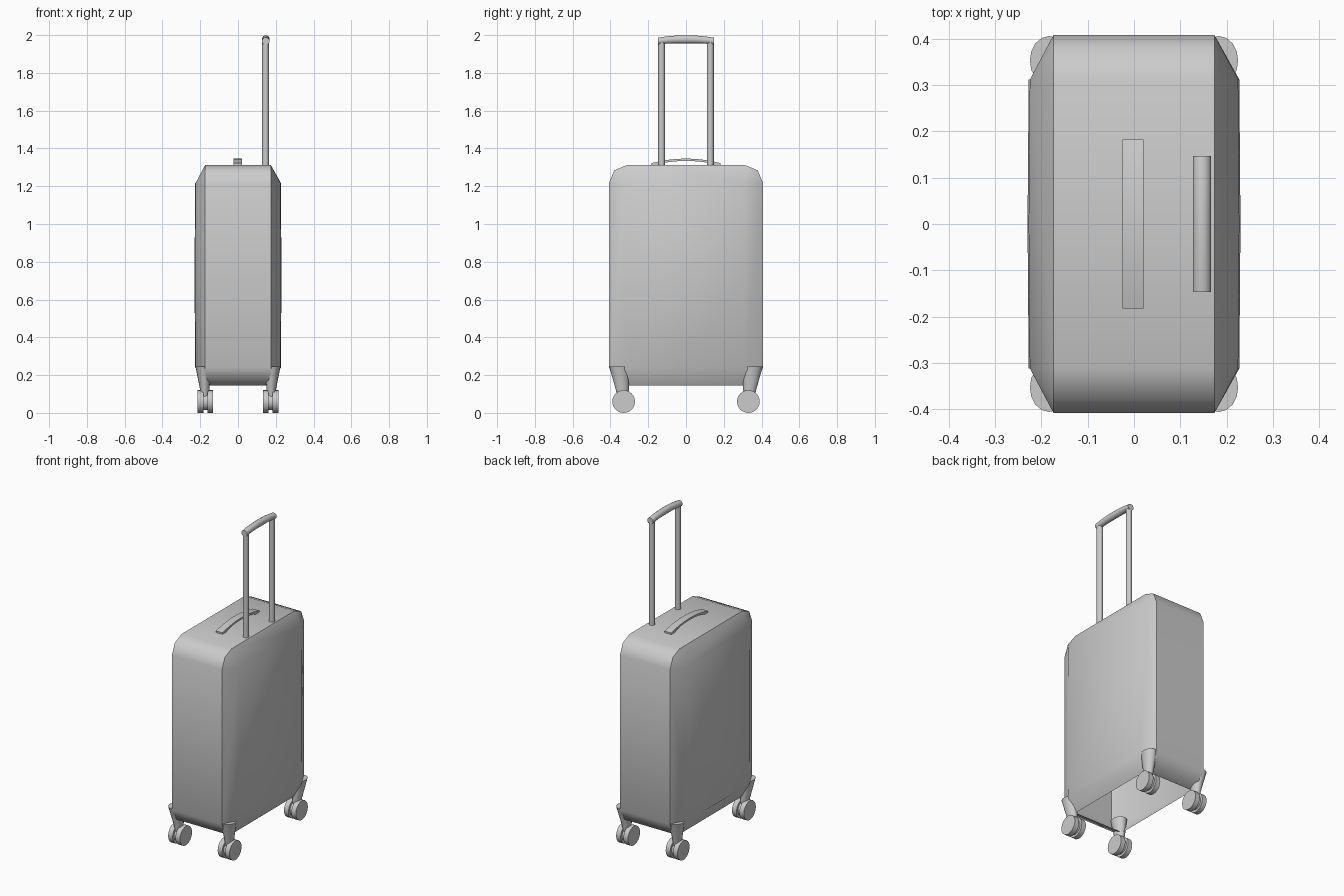
import bpy, bmesh, math
from mathutils import Matrix

cube = bpy.data.objects.get("Cube")
if cube:
    bpy.data.objects.remove(cube)

grey = bpy.data.materials.new("plain grey")
grey.use_nodes = True
grey.diffuse_color = (0.6, 0.6, 0.6, 1)
grey.node_tree.nodes["Principled BSDF"].inputs["Base Color"].default_value = grey.diffuse_color


def finish(name, bm, angle=50):
    bmesh.ops.recalc_face_normals(bm, faces=bm.faces)
    mesh = bpy.data.meshes.new(name)
    bm.to_mesh(mesh)
    bm.free()
    mesh.materials.append(grey)
    obj = bpy.data.objects.new(name, mesh)
    bpy.context.collection.objects.link(obj)
    bpy.ops.object.select_all(action='DESELECT')
    obj.select_set(True)
    bpy.context.view_layer.objects.active = obj
    bpy.ops.object.shade_smooth_by_angle(angle=math.radians(angle))
    return obj


def cylinder(bm, centre, r1, r2, depth, axis='Z', sides=24):
    turn = Matrix.Rotation(math.pi / 2, 4, 'Y') if axis == 'X' else Matrix()
    bmesh.ops.create_cone(bm, cap_ends=True, segments=sides, radius1=r1, radius2=r2,
                          depth=depth, matrix=Matrix.Translation(centre) @ turn)


def loft(bm, rings, caps=True):
    rows = [[bm.verts.new(p) for p in ring] for ring in rings]
    n = len(rows[0])
    for a, b in zip(rows, rows[1:]):
        for i in range(n):
            bm.faces.new((a[i], a[(i + 1) % n], b[(i + 1) % n], b[i]))
    if caps:
        bm.faces.new(rows[0])
        bm.faces.new(rows[-1])


# Case: rounded shell between two bulged side panels, open underneath
HALF, EDGE, PANEL, BULGE = 0.408, 0.174, 0.225, 0.005
LOW, HIGH, ROUND = 0.145, 1.312, 0.096
MID = (LOW + HIGH) / 2
RISE = (HIGH - LOW) / 2
bm = bmesh.new()
corners = [(1, 1), (-1, 1), (-1, -1), (1, -1)]
profile = []
for k, (sy, sz) in enumerate(corners):
    for j in range(3):
        a = math.radians(90 * k + 45 * j)
        profile.append((sy * (HALF - ROUND) + ROUND * math.cos(a),
                        MID + sz * (RISE - ROUND) + ROUND * math.sin(a)))
rims = {s: [bm.verts.new((s * EDGE, y, z)) for y, z in profile] for s in (-1, 1)}
for i in range(12):
    if i != 8:                      # the underside stays open
        j = (i + 1) % 12
        bm.faces.new((rims[-1][i], rims[-1][j], rims[1][j], rims[1][i]))

for s, rim in rims.items():
    grid = {}
    for u in (-1, 0, 1):
        for v in (-1, 0, 1):
            x = PANEL + BULGE * (2 - abs(u) - abs(v)) / 2
            grid[u, v] = bm.verts.new((s * x, u * (HALF - ROUND), MID + v * (RISE - ROUND)))
    for u in (-1, 0):
        for v in (-1, 0):
            bm.faces.new((grid[u, v], grid[u + 1, v], grid[u + 1, v + 1], grid[u, v + 1]))
    for k, c in enumerate(corners):
        after = corners[(k + 1) % 4]
        middle = ((c[0] + after[0]) // 2, (c[1] + after[1]) // 2)
        for j in (0, 1):
            bm.faces.new((rim[3 * k + j], rim[3 * k + j + 1], grid[c]))
        bm.faces.new((rim[3 * k + 2], rim[(3 * k + 3) % 12], grid[after],
                      grid[middle], grid[c]))
finish("case", bm)

# Casters: tapered housing with a twin wheel at every corner
for sx, side in ((-1, "right"), (1, "left")):
    for sy, end in ((-1, "front"), (1, "back")):
        bm = bmesh.new()
        rings = []
        for x, y, z, rx, ry in ((0.176, 0.335, 0.085, 0.02, 0.03),
                                (0.176, 0.337, 0.12, 0.024, 0.034),
                                (0.183, 0.353, 0.245, 0.042, 0.053)):
            rings.append([(sx * (x + rx * math.cos(t * math.tau / 16)),
                           sy * (y + ry * math.sin(t * math.tau / 16)), z) for t in range(16)])
        loft(bm, rings)
        finish(f"{end}_{side}_wheel_housing", bm)

        bm = bmesh.new()
        for x in (0.147, 0.198):
            cylinder(bm, (sx * x, sy * 0.33, 0.06), 0.06, 0.06, 0.031, 'X')
        cylinder(bm, (sx * 0.172, sy * 0.33, 0.06), 0.045, 0.045, 0.03, 'X')
        finish(f"{end}_{side}_wheel", bm)

# Telescopic posts
for sy, end in ((-1, "front"), (1, "back")):
    bm = bmesh.new()
    cylinder(bm, (0.146, sy * 0.129, 1.63), 0.018, 0.018, 0.66)
    finish(f"{end}_handle_post", bm)

# Arched grip across the posts
bm = bmesh.new()
rings = []
for k in range(9):
    t = k / 4 - 1
    top = 2.0 - 0.013 * t * t
    bottom = 1.956 - 0.008 * t ** 4
    ring = []
    for i in range(12):
        a = (i + 0.5) * math.tau / 12
        ring.append((0.147 + 0.0205 * math.cos(a), 0.147 * t,
                     (top + bottom) / 2 + (top - bottom) / 2 * math.sin(a)))
    rings.append(ring)
loft(bm, rings)
finish("handle_grip", bm)

# Carry strap on top, resting on two feet
bm = bmesh.new()
rings = []
for k in range(13):
    t = k / 6 - 1
    top = 1.346 - 0.024 * t * t
    bottom = HIGH - 0.003 if abs(t) > 0.8 else top - 0.012
    rings.append([(x, 0.183 * t, z) for x, z in
                  ((-0.025, bottom), (0.02, bottom), (0.02, top), (-0.025, top))])
loft(bm, rings)
finish("carry_strap", bm, 30)
